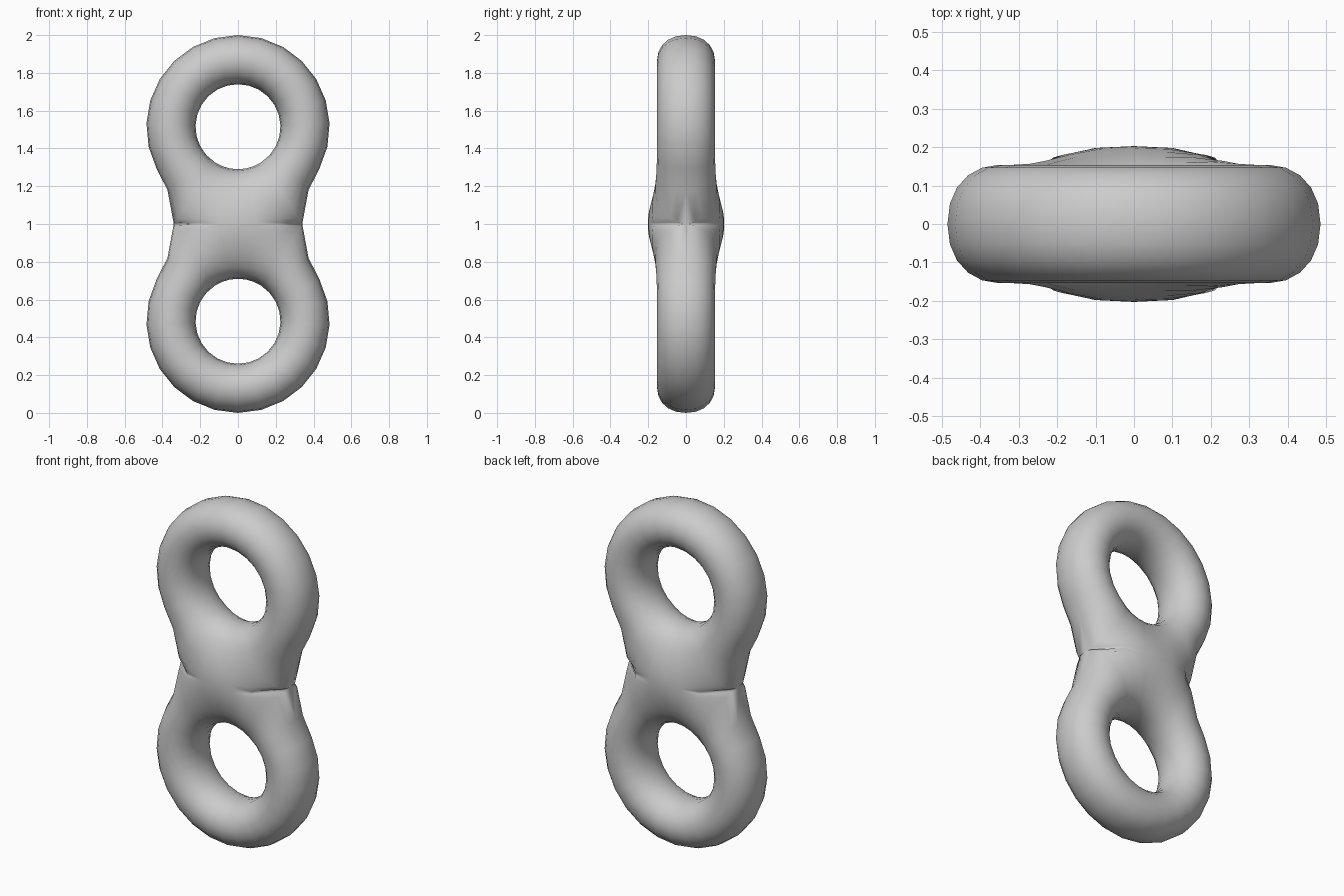
import bpy, bmesh, math

if "Cube" in bpy.data.objects:
    bpy.data.objects.remove(bpy.data.objects["Cube"])

# Sizes, with z measured from the middle of the waist
CZ = 0.515          # ring centre height
RI, RO = 0.225, 0.485   # hole and outer radius
WAIST = 0.34        # half width of the waist
# Concave neck arc, tangent to the ring outlines
NR = (WAIST**2 + CZ**2 - RO**2) / (2 * (RO - WAIST))
NX = WAIST + NR
CORNER = math.atan2(WAIST, CZ)   # angle (from straight down) to the waist edge
TANGENT = math.atan2(NX, CZ)     # angle where the neck arc meets the ring


def soft_min(a, b):
    return (max(a, 1e-12)**-4 + max(b, 1e-12)**-4)**-0.25


def reach(a):
    """Distance from ring centre to the outline, or to the waist plane."""
    a = abs(a)
    if a < CORNER:
        return CZ / math.cos(a)
    if a >= TANGENT:
        return RO
    b = math.sin(a) * NX + math.cos(a) * CZ
    return b - math.sqrt(max(b * b - (NX**2 + CZ**2 - NR**2), 0))


def half_depth(x, z, a):
    """Rounded thickness between the hole edges and the outline."""
    din = soft_min(math.hypot(x, z - CZ) - RI, math.hypot(x, z + CZ) - RI)
    if abs(a) >= TANGENT:
        dout = max(RO - math.hypot(x, z - CZ), 1e-12)
    else:
        dout = soft_min(math.hypot(x - NX, z) - NR, math.hypot(x + NX, z) - NR)
    u = 4 * din * dout / (din + dout)**2
    bulge = 0.05 * math.exp(-(z / 0.2)**2 - (x / 0.3)**2)
    return (0.153 + bulge) * u**0.45


# Front upper quarter: a fan of strips around the hole
LOW, HIGH, ROWS = 6, 20, 10
angles = [-CORNER + 2 * CORNER * i / LOW for i in range(LOW)]
angles += [CORNER + (2 * math.pi - 2 * CORNER) * i / HIGH for i in range(HIGH)]
angles = [a if a <= math.pi else a - 2 * math.pi for a in angles]

bm = bmesh.new()
fan = []
for a in angles:
    end = reach(a)
    strip = []
    for k in range(ROWS + 1):
        r = RI + (end - RI) * (1 - math.cos(math.pi * k / ROWS)) / 2
        x, z = r * math.sin(a), CZ - r * math.cos(a)
        closed = k == 0 or (k == ROWS and abs(a) >= CORNER - 1e-6)
        y = 0 if closed else -half_depth(x, z, a)
        strip.append(bm.verts.new((x, y, z)))
    fan.append(strip)
for i, s in enumerate(fan):
    t = fan[(i + 1) % len(fan)]
    for k in range(ROWS):
        f = bm.faces.new((s[k], s[k + 1], t[k + 1], t[k]))
        f.smooth = True

mesh = bpy.data.meshes.new("double_ring")
bm.to_mesh(mesh)
bm.free()
ring = bpy.data.objects.new("double_ring", mesh)
ring.location.z = 1
bpy.context.collection.objects.link(ring)

# Mirror to the back and to the lower ring
mirror = ring.modifiers.new("mirror", 'MIRROR')
mirror.use_axis = (False, True, True)
mirror.merge_threshold = 0.0005

grey = bpy.data.materials.new("light grey")
grey.diffuse_color = (0.6, 0.6, 0.6, 1)
grey.use_nodes = True
grey.node_tree.nodes["Principled BSDF"].inputs["Base Color"].default_value = grey.diffuse_color
mesh.materials.append(grey)
